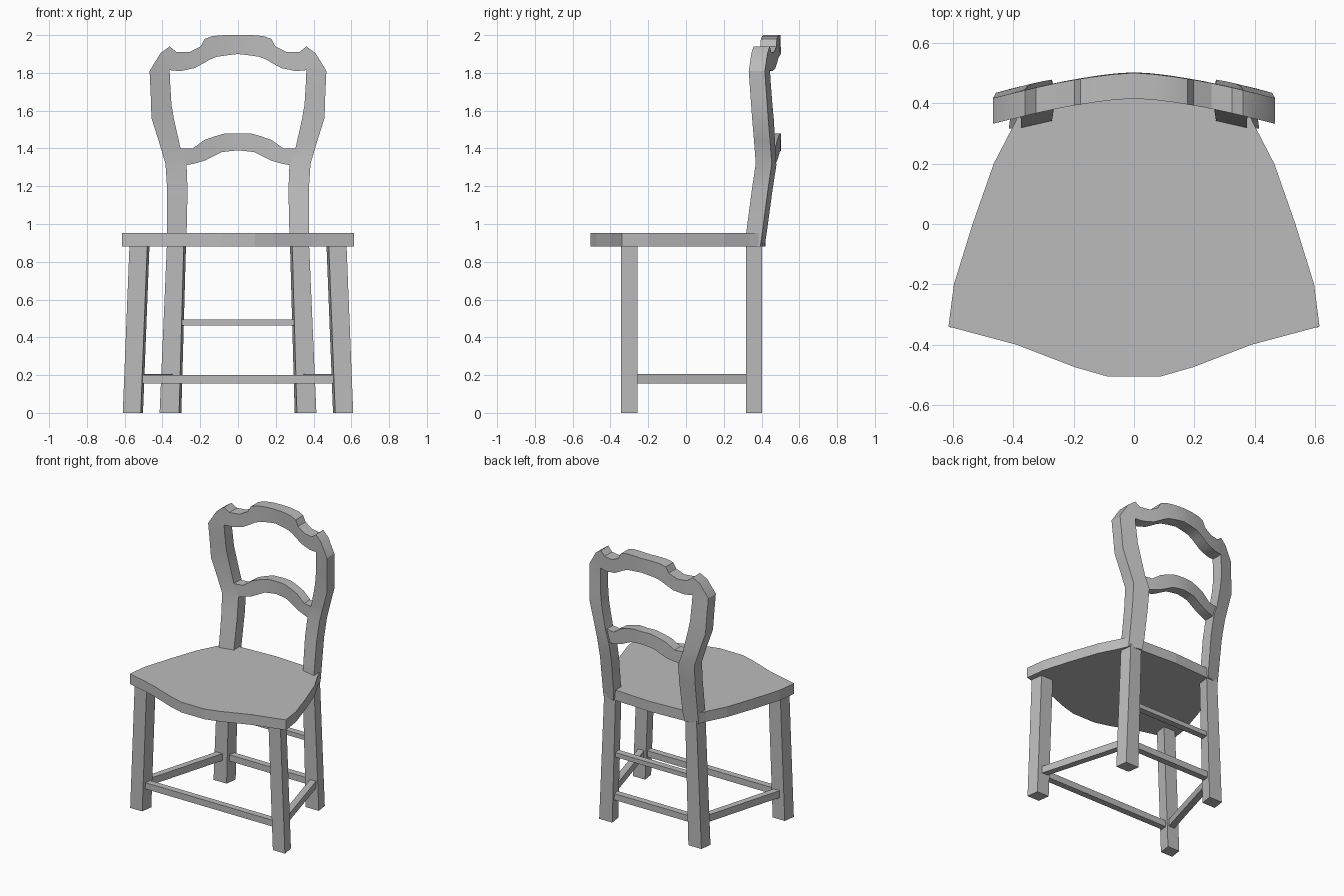
import bpy, bmesh, math

cube = bpy.data.objects.get("Cube")
if cube:
    bpy.data.objects.remove(cube, do_unlink=True)

wood = bpy.data.materials.new("grey")
wood.use_nodes = True
GREY = (0.5, 0.5, 0.5, 1)
wood.diffuse_color = GREY
wood.node_tree.nodes["Principled BSDF"].inputs["Base Color"].default_value = GREY


def make_object(name, bm, smooth=False):
    bmesh.ops.recalc_face_normals(bm, faces=bm.faces)
    mesh = bpy.data.meshes.new(name)
    bm.to_mesh(mesh)
    bm.free()
    mesh.materials.append(wood)
    obj = bpy.data.objects.new(name, mesh)
    bpy.context.collection.objects.link(obj)
    if smooth:
        bpy.ops.object.select_all(action='DESELECT')
        obj.select_set(True)
        bpy.context.view_layer.objects.active = obj
        bpy.ops.object.shade_smooth_by_angle(angle=math.radians(25))
    return obj


def loft(name, rings, smooth=False):
    """Skin a list of four-point rings and cap both ends."""
    bm = bmesh.new()
    loops = [[bm.verts.new(p) for p in ring] for ring in rings]
    for a, b in zip(loops, loops[1:]):
        for i in range(4):
            j = (i + 1) % 4
            bm.faces.new((a[i], a[j], b[j], b[i]))
    bm.faces.new(loops[0])
    bm.faces.new(loops[-1])
    return make_object(name, bm, smooth)


def lean(z):
    """Front surface of the backrest on the centre line at height z."""
    keys = [(0.88, 0.37), (0.95, 0.38), (1.18, 0.41), (1.32, 0.433),
            (1.56, 0.433), (1.8, 0.418), (2.1, 0.415)]
    for (z0, y0), (z1, y1) in zip(keys, keys[1:]):
        if z <= z1:
            return y0 + (y1 - y0) * (z - z0) / (z1 - z0)
    return keys[-1][1]


def back_strip(name, half, depth):
    """Mirror pairs of edge points and wrap them round the curved back."""
    pairs = half + [((-a, b), (-c, d)) for (a, b), (c, d) in reversed(half[:-1])]
    rings = []
    for outer, inner in pairs:
        ring = []
        for (x, z), offsets in ((outer, (0, depth)), (inner, (depth, 0))):
            y = lean(z) - 0.085 * (abs(x) / 0.465) ** 1.5
            ring += [(x, y + offset, z) for offset in offsets]
        rings.append(ring)
    return loft(name, rings, True)


# Posts and crest as one bent frame: (outer point, inner point)
back_strip("back_frame", [
    ((.375, .88), (.28, .88)), ((.375, .95), (.272, .95)),
    ((.375, 1.18), (.267, 1.18)), ((.384, 1.32), (.272, 1.31)),
    ((.42, 1.44), (.304, 1.4)), ((.458, 1.56), (.338, 1.55)),
    ((.462, 1.68), (.352, 1.63)), ((.468, 1.81), (.36, 1.76)),
    ((.41, 1.905), (.362, 1.815)), ((.362, 1.94), (.34, 1.812)),
    ((.325, 1.91), (.304, 1.81)), ((.257, 1.91), (.23, 1.825)),
    ((.198, 1.94), (.175, 1.855)), ((.177, 1.98), (.15, 1.87)),
    ((.135, 1.995), (.114, 1.885)), ((.07, 2), (.06, 1.893)),
    ((0, 2), (0, 1.9))], 0.085)

# Arched middle rail: (top point, bottom point)
back_strip("middle_rail", [
    ((.31, 1.4), (.28, 1.31)), ((.24, 1.4), (.23, 1.32)),
    ((.177, 1.445), (.177, 1.335)), ((.12, 1.465), (.087, 1.38)),
    ((.066, 1.48), (.05, 1.385)), ((0, 1.48), (0, 1.39))], 0.07)

# Seat slab from its half outline
outline = [(.09, -.505), (.195, -.475), (.39, -.4), (.615, -.34),
           (.597, -.2), (.535, 0), (.465, .2), (.395, .335), (.37, .395),
           (.28, .405)]
outline += [(0, .42)] + [(-x, y) for x, y in reversed(outline)]
bm = bmesh.new()
base = bm.faces.new([bm.verts.new((x, y, 0.88)) for x, y in outline])
top = bmesh.ops.extrude_face_region(bm, geom=[base])
bmesh.ops.translate(bm, vec=(0, 0, 0.073),
                    verts=[v for v in top["geom"] if isinstance(v, bmesh.types.BMVert)])
make_object("seat", bm)


def leg(name, side, foot, head, front, back):
    """Splayed square leg; its rear edge sits slightly further in."""
    rings = []
    for z, (inner, outer) in ((0, foot), (0.9, head)):
        rings.append([(side * x, y, z) for x, y in (
            (outer, front), (inner, front),
            (inner - 0.012, back), (outer - 0.012, back))])
    loft(name, rings)


def stretcher(name, start, end, width, low, high):
    """Straight bar between two plan points."""
    dx, dy = end[0] - start[0], end[1] - start[1]
    length = math.hypot(dx, dy)
    nx, ny = -dy / length * width / 2, dx / length * width / 2
    loft(name, [[(x - nx, y - ny, low), (x + nx, y + ny, low),
                 (x + nx, y + ny, high), (x - nx, y - ny, high)]
                for x, y in (start, end)])


for label, side in (("left", 1), ("right", -1)):
    leg("front_leg_" + label, side, (.515, .61), (.48, .574), -.343, -.258)
    leg("rear_leg_" + label, side, (.312, .415), (.287, .376), .317, .402)
    stretcher("side_stretcher_" + label, (side * .54, -.28), (side * .36, .35),
              0.045, 0.155, 0.205)

stretcher("front_stretcher", (-.53, -.3), (.53, -.3), 0.045, 0.155, 0.2)
stretcher("rear_low_stretcher", (-.33, .36), (.33, .36), 0.045, 0.155, 0.2)
stretcher("rear_high_stretcher", (-.31, .36), (.31, .36), 0.045, 0.463, 0.495)
